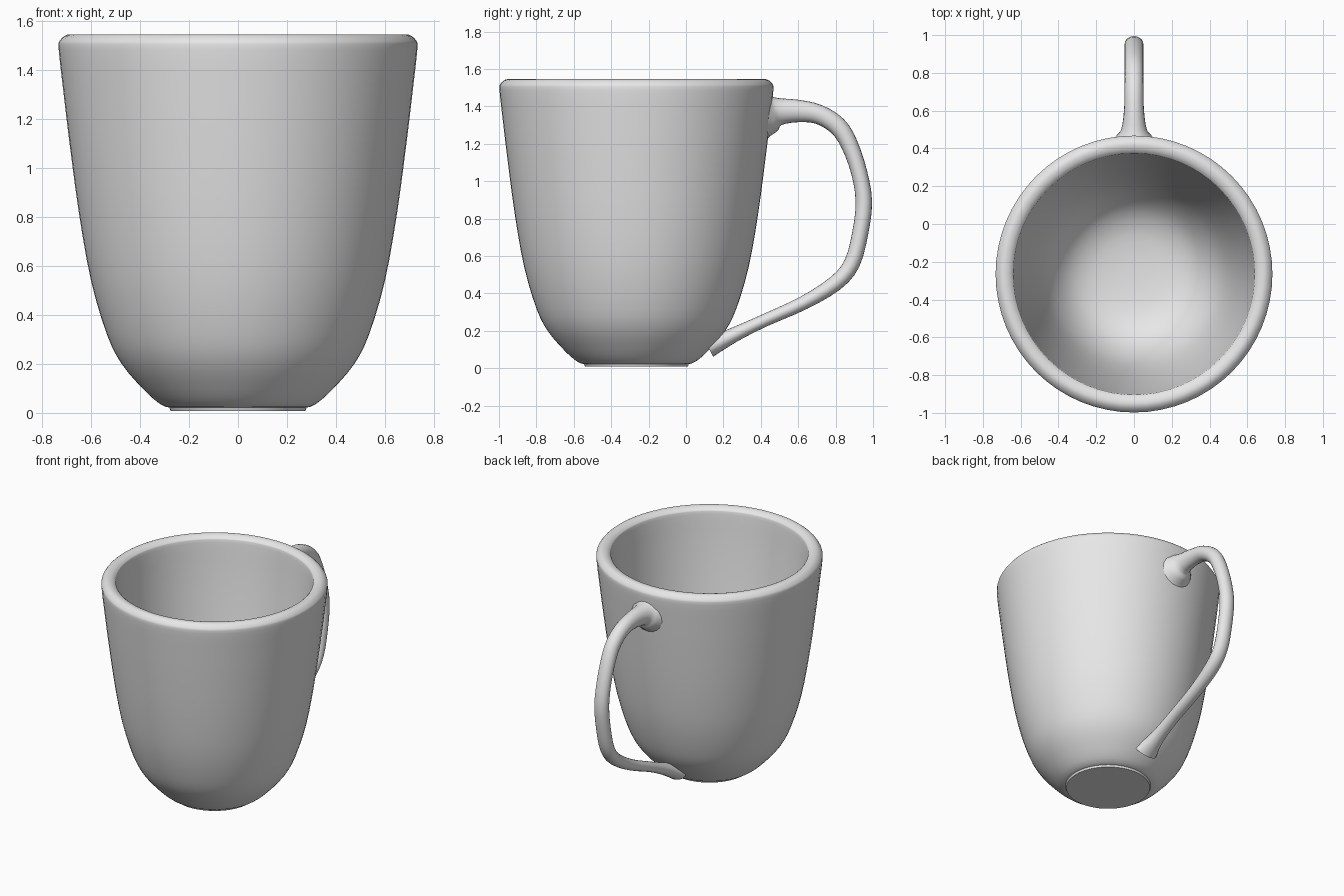
import bpy, bmesh, math
from mathutils import Vector

if "Cube" in bpy.data.objects:
    bpy.data.objects.remove(bpy.data.objects["Cube"])

CUP_Y = -0.265   # cup axis position
SEGS = 64

glaze = bpy.data.materials.new("light_grey_glaze")
glaze.diffuse_color = (0.8, 0.8, 0.8, 1)
glaze.use_nodes = True
glaze.node_tree.nodes["Principled BSDF"].inputs["Base Color"].default_value = glaze.diffuse_color


def spline(points, steps):
    """Catmull-Rom through tuples of any length."""
    pts = [Vector(p) for p in points]
    pts = [2 * pts[0] - pts[1]] + pts + [2 * pts[-1] - pts[-2]]
    out = []
    for a, b, c, d in zip(pts, pts[1:], pts[2:], pts[3:]):
        for i in range(steps):
            t = i / steps
            out.append(0.5 * (2 * b + (c - a) * t + (2 * a - 5 * b + 4 * c - d) * t**2
                              + (3 * b - a - 3 * c + d) * t**3))
    return out + [pts[-2]]


def skin(name, rings):
    """Bridge successive vertex rings and cap both ends."""
    bm = bmesh.new()
    loops = [[bm.verts.new(p) for p in ring] for ring in rings]
    n = len(loops[0])
    for a, b in zip(loops, loops[1:]):
        for i in range(n):
            j = (i + 1) % n
            bm.faces.new((a[i], a[j], b[j], b[i]))
    bm.faces.new(loops[0])
    bm.faces.new(loops[-1])
    bmesh.ops.recalc_face_normals(bm, faces=bm.faces)
    mesh = bpy.data.meshes.new(name)
    bm.to_mesh(mesh)
    bm.free()
    mesh.materials.append(glaze)
    obj = bpy.data.objects.new(name, mesh)
    bpy.context.collection.objects.link(obj)
    bpy.ops.object.select_all(action='DESELECT')
    obj.select_set(True)
    bpy.context.view_layer.objects.active = obj
    bpy.ops.object.shade_smooth_by_angle(angle=math.radians(45))
    return obj


# Cup: outer wall, rounded rim and inner bowl as one lathed profile (radius, z)
foot = [(0.275, 0.008), (0.28, 0.022)]
wall = [(0.295, 0.025), (0.33, 0.045), (0.39, 0.10), (0.475, 0.20), (0.535, 0.32),
        (0.60, 0.54), (0.65, 0.82), (0.69, 1.12), (0.715, 1.33), (0.732, 1.485),
        (0.727, 1.52), (0.70, 1.543), (0.67, 1.543), (0.645, 1.528), (0.637, 1.50),
        (0.622, 1.33), (0.597, 1.10), (0.557, 0.80), (0.51, 0.54), (0.45, 0.34),
        (0.36, 0.20), (0.25, 0.13), (0.12, 0.105), (0.01, 0.10)]
profile = foot + [tuple(p) for p in spline(wall, 3)]
skin("cup", [[(r * math.cos(math.tau * i / SEGS), CUP_Y + r * math.sin(math.tau * i / SEGS), z)
              for i in range(SEGS)] for r, z in profile])

# Handle: oval sweep along (y, z), with half thickness and half width flaring at the joints
path = [(0.42, 1.36, 0.14, 0.14), (0.46, 1.363, 0.105, 0.10), (0.50, 1.372, 0.073, 0.068),
        (0.60, 1.375, 0.06, 0.053), (0.71, 1.357, 0.052, 0.05), (0.81, 1.295, 0.05, 0.05),
        (0.872, 1.20, 0.046, 0.05), (0.925, 1.05, 0.043, 0.05), (0.951, 0.89, 0.044, 0.05),
        (0.931, 0.72, 0.043, 0.05), (0.887, 0.56, 0.043, 0.05), (0.80, 0.455, 0.042, 0.05),
        (0.63, 0.35, 0.037, 0.046), (0.43, 0.26, 0.034, 0.044), (0.28, 0.19, 0.038, 0.048),
        (0.19, 0.145, 0.046, 0.062), (0.12, 0.11, 0.055, 0.085)]
pts = spline(path, 3)
rings = []
for k, p in enumerate(pts):
    a, b = pts[max(k - 1, 0)], pts[min(k + 1, len(pts) - 1)]
    ty, tz = Vector((b[0] - a[0], b[1] - a[1])).normalized()
    y, z, h, w = p
    rings.append([(w * math.cos(t), y - tz * h * math.sin(t), z + ty * h * math.sin(t))
                  for t in (math.tau * i / 20 for i in range(20))])
skin("handle", rings)
